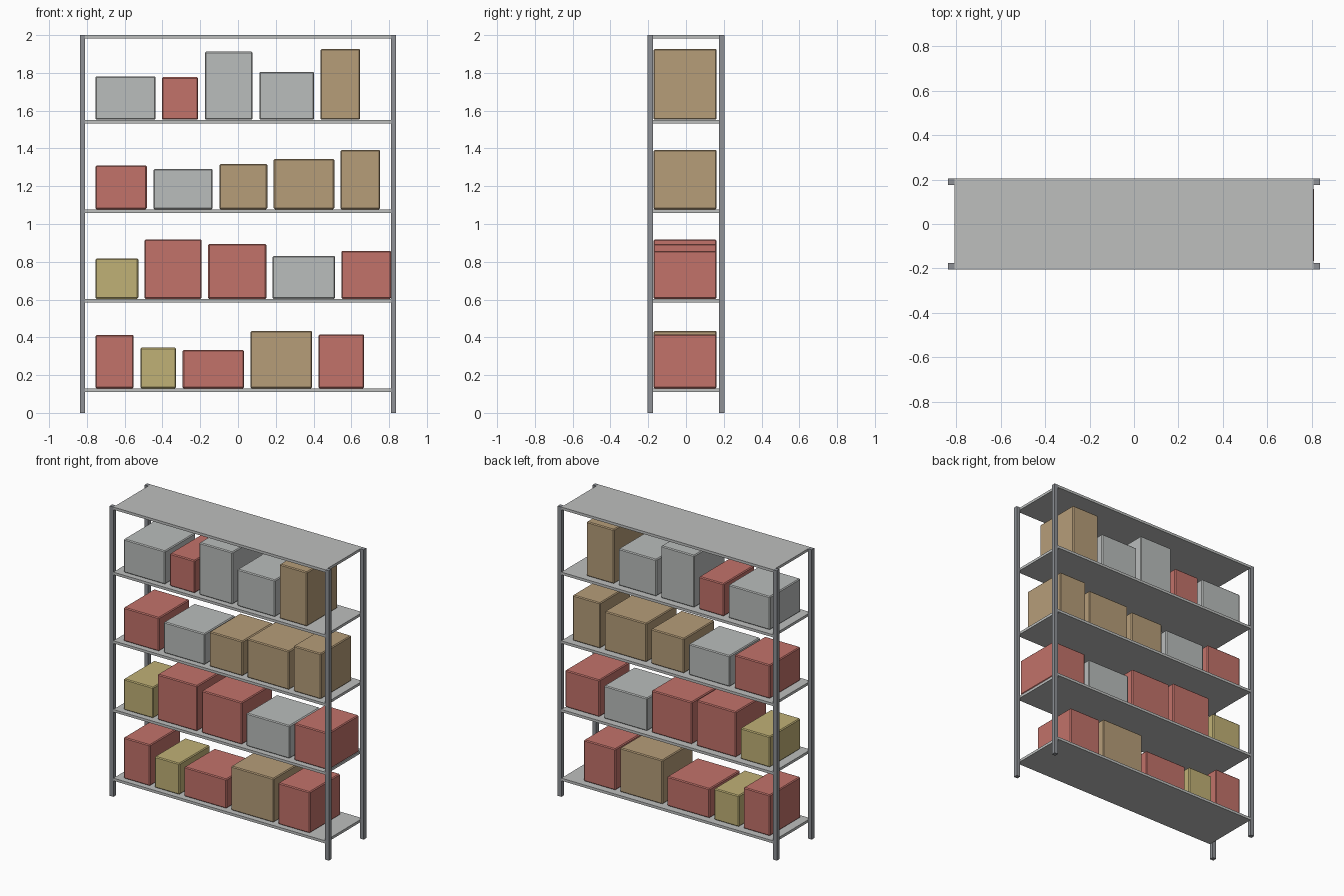
import bpy

if "Cube" in bpy.data.objects:
    bpy.data.objects.remove(bpy.data.objects["Cube"])


def material(name, rgb):
    """Flat colour given as sRGB 0-255, stored as linear."""
    m = bpy.data.materials.new(name)
    lin = [((c / 255 + 0.055) / 1.055) ** 2.4 for c in rgb]
    m.diffuse_color = (*lin, 1)
    m.use_nodes = True
    m.node_tree.nodes["Principled BSDF"].inputs["Base Color"].default_value = m.diffuse_color
    return m


POST = material("dark steel", (142, 145, 150))
SHELF = material("light steel", (189, 191, 190))
COLOURS = {
    "red": material("red", (194, 114, 106)),
    "yellow": material("yellow", (192, 177, 118)),
    "tan": material("tan", (182, 157, 121)),
    "grey": material("grey", (186, 189, 188)),
}


def box(name, x0, x1, y0, y1, z0, z1, mat, bevel=0):
    bpy.ops.mesh.primitive_cube_add(
        size=1, location=((x0 + x1) / 2, (y0 + y1) / 2, (z0 + z1) / 2))
    o = bpy.context.object
    o.name = name
    o.scale = (x1 - x0, y1 - y0, z1 - z0)
    bpy.ops.object.transform_apply(location=False, rotation=False, scale=True)
    o.data.materials.append(mat)
    if bevel:
        b = o.modifiers.new("edge bevel", "BEVEL")
        b.width = bevel
        b.segments = 1
    return o


HX, HY, PW = 0.837, 0.204, 0.028

# Corner posts
for sx, side in ((-1, "left"), (1, "right")):
    for sy, end in ((-1, "front"), (1, "back")):
        cx, cy = sx * (HX - PW / 2), sy * (HY - PW / 2)
        box(f"{end}_{side}_post", cx - PW / 2, cx + PW / 2,
            cy - PW / 2, cy + PW / 2, 0, 2, POST)

# Shelf boards
SHELF_TOPS = (0.129, 0.603, 1.077, 1.551, 2.0)
for i, top in enumerate(SHELF_TOPS):
    box(f"shelf_{i + 1}", -HX + PW, HX - PW, -HY, HY, top - 0.018, top, SHELF)

# Storage boxes, per shelf: (colour, left, right, top)
ROWS = (
    (("red", -.754, -.552, .413), ("yellow", -.517, -.327, .345),
     ("red", -.293, .032, .333), ("tan", .066, .392, .434),
     ("red", .426, .668, .415)),
    (("yellow", -.754, -.528, .817), ("red", -.495, -.192, .918),
     ("red", -.158, .150, .895), ("grey", .183, .514, .831),
     ("red", .548, .810, .858)),
    (("red", -.754, -.483, .131 + 1.179), ("grey", -.447, -.134, 1.292),
     ("tan", -.098, .155, 1.318), ("tan", .189, .510, 1.345),
     ("tan", .543, .753, 1.392)),
    (("grey", -.754, -.437, 1.782), ("red", -.402, -.211, 1.777),
     ("grey", -.176, .078, 1.912), ("grey", .114, .403, 1.806),
     ("tan", .437, .647, 1.927)),
)
for r, row in enumerate(ROWS):
    for i, (colour, x0, x1, top) in enumerate(row):
        box(f"storage_box_{r + 1}_{i + 1}", x0, x1, -0.172, 0.162,
            SHELF_TOPS[r] + 0.001, top, COLOURS[colour], 0.006)
